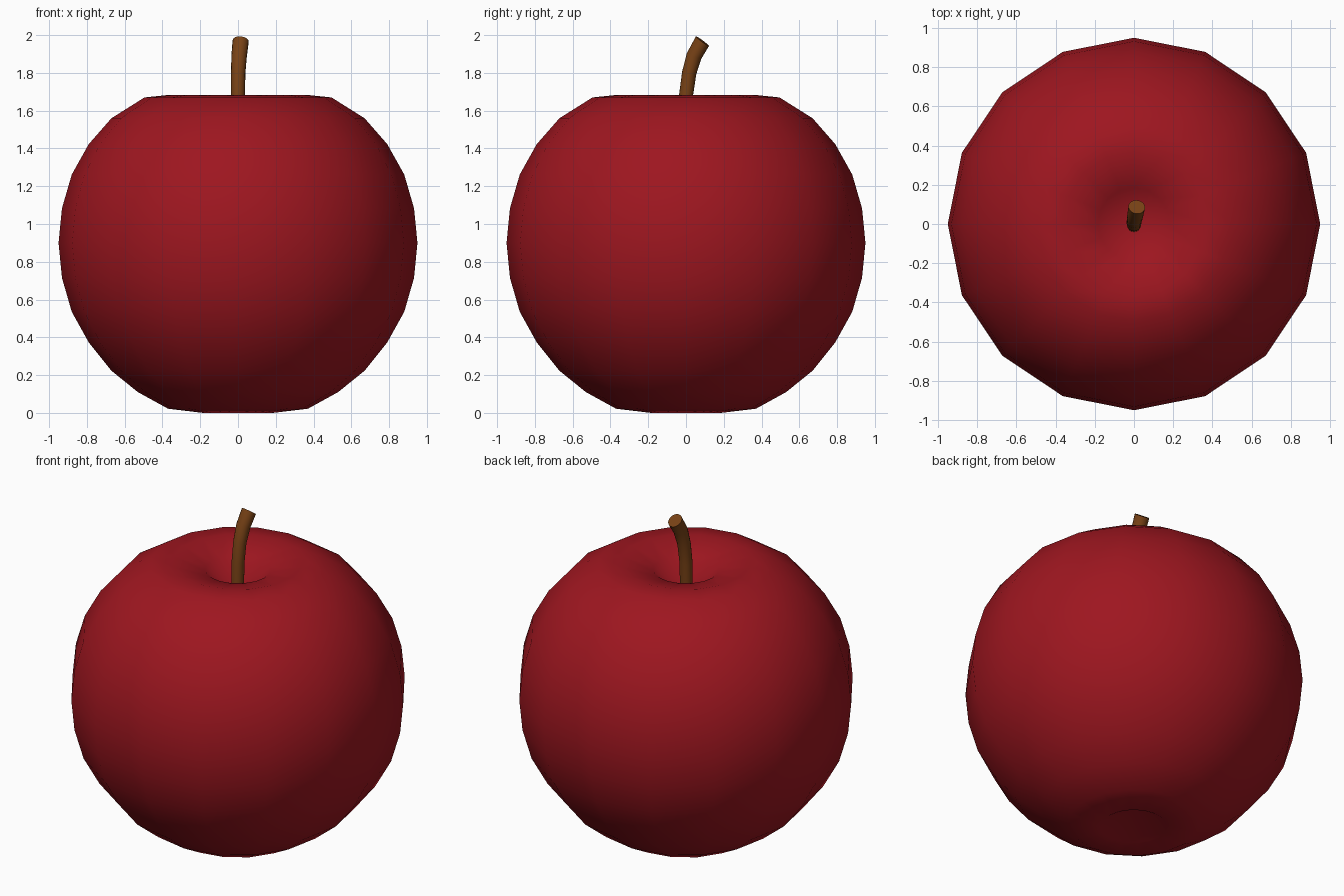
import bpy, bmesh
from math import cos, sin, tau, radians
from mathutils import Vector

if "Cube" in bpy.data.objects:
    bpy.data.objects.remove(bpy.data.objects["Cube"])


def loft(name, rings, start, end, color, sharp):
    """Skin rings of points; close each end with a pole point or, if None, a flat cap."""
    bm = bmesh.new()
    vs = [[bm.verts.new(p) for p in ring] for ring in rings]
    n = len(vs[0])
    for a, b in zip(vs, vs[1:]):
        for i in range(n):
            j = (i + 1) % n
            bm.faces.new((a[i], a[j], b[j], b[i]))
    for ring, pole in ((vs[0], start), (vs[-1], end)):
        if pole is None:
            bm.faces.new(ring)
        else:
            p = bm.verts.new(pole)
            for i in range(n):
                bm.faces.new((ring[i], ring[(i + 1) % n], p))
    bmesh.ops.recalc_face_normals(bm, faces=bm.faces)
    mesh = bpy.data.meshes.new(name)
    bm.to_mesh(mesh)
    bm.free()
    obj = bpy.data.objects.new(name, mesh)
    bpy.context.collection.objects.link(obj)
    mat = bpy.data.materials.new(name + "_color")
    mat.diffuse_color = color
    mat.use_nodes = True
    mat.node_tree.nodes["Principled BSDF"].inputs["Base Color"].default_value = mat.diffuse_color
    mesh.materials.append(mat)
    bpy.ops.object.select_all(action='DESELECT')
    obj.select_set(True)
    bpy.context.view_layer.objects.active = obj
    if sharp:
        bpy.ops.object.shade_smooth_by_angle(angle=radians(40))
    else:
        bpy.ops.object.shade_smooth()
    return obj


# Fruit: 16-sided lathe with dimples at both poles
profile = [(0.185, 0.0), (0.37, 0.022), (0.53, 0.11), (0.67, 0.223), (0.79, 0.373),
           (0.88, 0.535), (0.932, 0.715), (0.95, 0.90), (0.932, 1.083), (0.88, 1.262),
           (0.79, 1.423), (0.67, 1.56), (0.495, 1.67), (0.37, 1.683), (0.185, 1.635)]
rings = [[(r * cos(tau * i / 16), r * sin(tau * i / 16), z) for i in range(16)]
         for r, z in profile]
loft("fruit", rings, (0, 0, 0.11), (0, 0, 1.47), (0.34, 0.008, 0.014, 1), False)

# Stem: round tube bending backwards, slightly wider at the tip
path = [(0, -0.005, 1.45, 0.036), (0, 0, 1.68, 0.037), (0.001, 0.017, 1.80, 0.038),
        (0.006, 0.043, 1.89, 0.041), (0.014, 0.087, 1.968, 0.043)]
tangents = [(0, 0, 1), (0, 0.08, 1), (0.02, 0.2, 1), (0.08, 0.4, 1), (0.12, 0.74, 1)]
rings = []
for (x, y, z, r), t in zip(path, tangents):
    t = Vector(t).normalized()
    u = Vector((0, 1, 0)).cross(t).normalized()
    v = t.cross(u)
    rings.append([Vector((x, y, z)) + r * (u * cos(tau * i / 16) + v * sin(tau * i / 16))
                  for i in range(16)])
loft("stem", rings, None, None, (0.19, 0.055, 0.008, 1), True)
